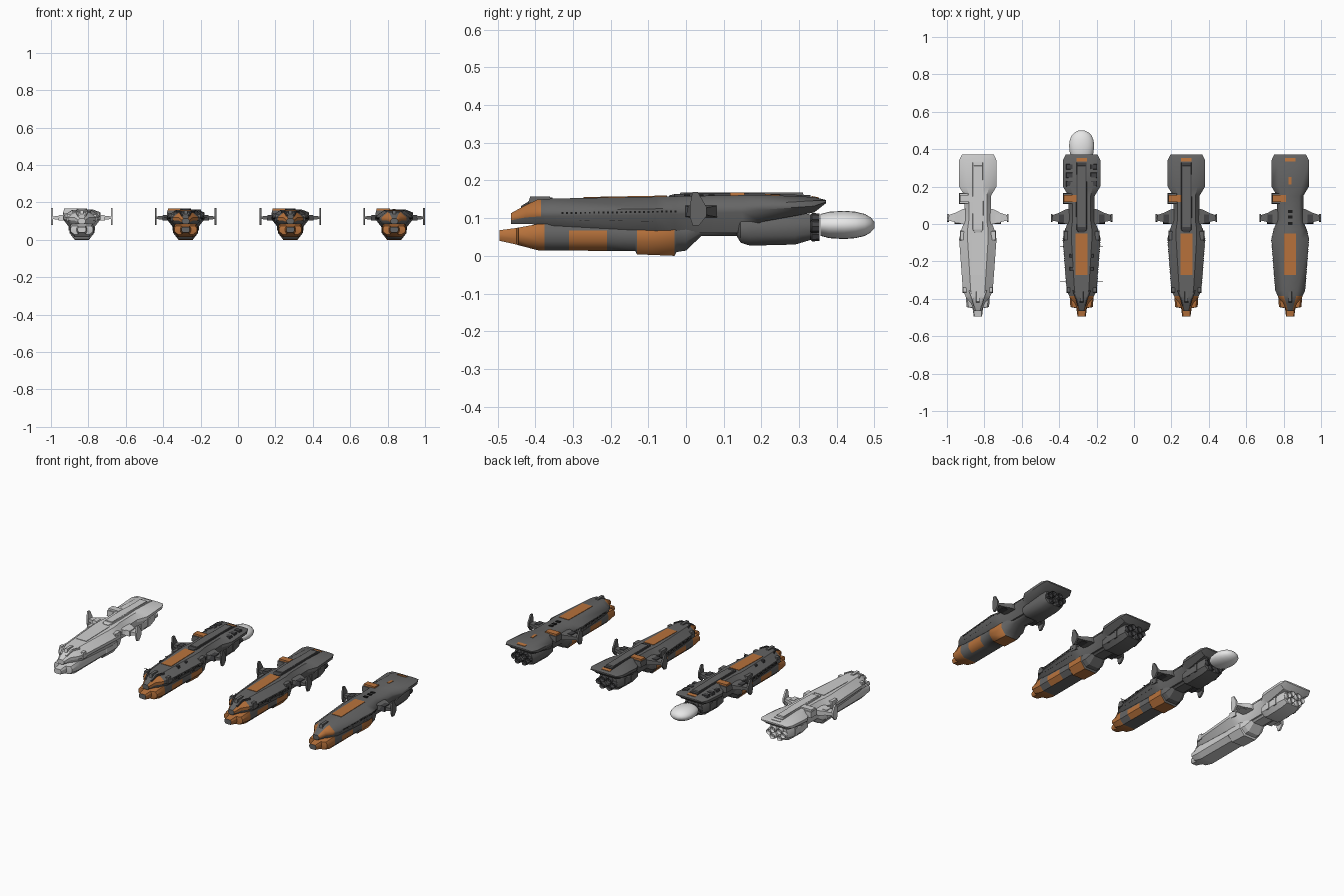
import bpy, bmesh, math
from mathutils import Vector

if "Cube" in bpy.data.objects:
    bpy.data.objects.remove(bpy.data.objects["Cube"])


def mat(name, rgb):
    m = bpy.data.materials.new(name)
    m.diffuse_color = (*rgb, 1)
    m.use_nodes = True
    m.node_tree.nodes["Principled BSDF"].inputs["Base Color"].default_value = m.diffuse_color
    return m


GREY = mat("hull grey", (0.13, 0.13, 0.13))
ORANGE = mat("panel orange", (0.48, 0.17, 0.045))
DARK = mat("trim dark grey", (0.055, 0.055, 0.058))
BLACK = mat("window black", (0.01, 0.01, 0.01))
PRIMER = mat("primer light grey", (0.62, 0.62, 0.62))
WHITE = mat("plume white", (0.85, 0.85, 0.85))


def finish(bm, name, mats, dx, smooth=None):
    bmesh.ops.recalc_face_normals(bm, faces=bm.faces)
    me = bpy.data.meshes.new(name)
    bm.to_mesh(me)
    bm.free()
    for m in mats:
        me.materials.append(m)
    ob = bpy.data.objects.new(name, me)
    ob.location.x = dx
    bpy.context.collection.objects.link(ob)
    if smooth:
        bpy.context.view_layer.objects.active = ob
        ob.select_set(True)
        bpy.ops.object.shade_smooth_by_angle(angle=math.radians(smooth))
        ob.select_set(False)
    return ob


def at(st, y):
    """Interpolate a hull station at position y."""
    for a, b in zip(st, st[1:]):
        if a[0] <= y <= b[0]:
            t = (y - a[0]) / (b[0] - a[0])
            return [p + (q - p) * t for p, q in zip(a, b)]


def rings(bm, loops):
    vs = [[bm.verts.new(p) for p in lp] for lp in loops]
    out = []
    n = len(vs[0])
    for a, b in zip(vs, vs[1:]):
        for j in range(n):
            out.append((bm.faces.new((a[j], a[(j + 1) % n], b[(j + 1) % n], b[j])), j))
    bm.faces.new(vs[0])
    bm.faces.new(vs[-1])
    return out


def hull(name, st, edge, cuts, rule, mats, dx, smooth=None):
    """Loft eight-sided sections; panels: 0 top, 1/7 upper, 2/6 edge, 3/5 lower, 4 bottom."""
    ys = sorted({s[0] for s in st} | set(cuts))
    loops = []
    for y in ys:
        _, wt, zt, wm, zm, wb, zb = at(st, y)
        e1, e2 = min(edge, (zt - zm) * .4), min(edge, (zm - zb) * .4)
        half = [(wt, zt), (wm, zm + e1), (wm, zm - e2), (wb, zb)]
        loops.append([(-wt, y, zt)] + [(w, y, z) for w, z in half]
                     + [(-w, y, z) for w, z in half[:0:-1]])
    bm = bmesh.new()
    for f, j in rings(bm, loops):
        f.material_index = rule(f.calc_center_median().y, j)
    return finish(bm, name, mats, dx, smooth)


def box(name, x, y, z, m, dx, taper=1.0, mirror=False):
    """Box from ranges; taper shrinks the top face."""
    bm = bmesh.new()
    for s in ((1, -1) if mirror else (1,)):
        cx, cy = sum(x) / 2, sum(y) / 2
        hx, hy = (x[1] - x[0]) / 2, (y[1] - y[0]) / 2
        rings(bm, [[(s * (cx + i * hx * k), cy + j * hy * k, zz)
                    for i, j in ((-1, -1), (1, -1), (1, 1), (-1, 1))]
                   for zz, k in ((z[0], 1), (z[1], taper))])
    return finish(bm, name, [m], dx)


def tube(name, centres, prof, m, dx, n=12, sx=1.0, smooth=40):
    """Revolve (y, radius) profiles about lines along y."""
    bm = bmesh.new()
    for cx, cz in centres:
        rings(bm, [[(cx + sx * r * math.cos(2 * math.pi * i / n), y,
                     cz + r * math.sin(2 * math.pi * i / n)) for i in range(n)]
                   for y, r in prof])
    return finish(bm, name, [m], dx, smooth)


# stations: y, top half width, top z, middle half width, middle z, bottom half width, bottom z
UPPER = [(-.465, .012, .113, .02, .10, .012, .085), (-.425, .022, .135, .036, .11, .025, .085),
         (-.395, .03, .149, .062, .112, .045, .083), (-.355, .038, .152, .08, .113, .06, .08),
         (-.08, .055, .157, .1, .117, .066, .065), (-.03, .055, .158, .088, .118, .06, .06),
         (.02, .048, .159, .07, .12, .05, .06), (.15, .048, .161, .07, .124, .05, .06),
         (.2, .06, .162, .1, .13, .07, .09), (.34, .06, .156, .1, .14, .07, .115),
         (.372, .055, .148, .085, .145, .06, .14)]
LOWER = [(-.495, .018, .068, .022, .055, .016, .04), (-.45, .022, .074, .028, .055, .02, .03),
         (-.444, .05, .075, .06, .055, .04, .028), (-.39, .058, .085, .064, .055, .04, .014),
         (-.135, .058, .085, .064, .055, .038, .013), (-.13, .058, .085, .067, .055, .038, .004),
         (-.03, .058, .085, .067, .055, .038, .0), (-.025, .058, .085, .063, .055, .036, .01),
         (0, .055, .085, .06, .055, .033, .014), (.04, .04, .085, .045, .07, .03, .052),
         (.135, .04, .09, .045, .07, .03, .052), (.145, .055, .1, .066, .07, .045, .035),
         (.17, .055, .11, .068, .07, .045, .027), (.29, .055, .115, .068, .07, .045, .03),
         (.33, .05, .11, .06, .07, .04, .042)]


def upper_rule(y, j):
    return 1 if y < -.385 and j in (1, 2, 6, 7) else 0


def lower_rule(y, j):
    if y < -.375 or -.13 < y < -.03:
        return 1
    return 1 if -.31 < y < -.21 and j in (2, 3, 5, 6) else 0


def ship(tag, dx, detail, painted):
    g, o, d, k = (GREY, ORANGE, DARK, BLACK) if painted else (PRIMER,) * 4
    sm = 50 if detail == 0 else 25
    nm = lambda s: tag + "_" + s
    # main bodies
    hull(nm("upper_hull"), UPPER, .008, (-.385,), upper_rule, [g, o], dx, sm)
    hull(nm("lower_hull"), LOWER, .018, (-.375, -.31, -.21), lower_rule, [g, o], dx, sm)
    # engine nozzles
    spots = [(s * x, z) for s in (1, -1) for x, z in ((.047, .078), (.023, .056), (.021, .096))]
    tube(nm("nozzles"), spots, [(.31, .013), (.33, .013), (.335, .018), (.355, .016), (.34, .01)],
         d, dx, 12 if detail else 8)
    # engine block bands
    if detail:
        for i, y in enumerate((.19, .25)):
            box(nm(f"engine_band_{i}"), (-.071, .071), (y, y + .022), (.05, .095), g, dx)
    # side arms with vertical fins
    bm = bmesh.new()
    for s in (1, -1):
        rings(bm, [[(s * x, y, z) for y, z in ((a, .118 - h), (b, .118 - h), (b, .118 + h), (a, .118 + h))]
                   for x, a, b, h in ((.05, -.005, .085, .018), (.085, 0, .078, .014),
                                      (.12, .01, .06, .011), (.155, .018, .048, .007))])
        rings(bm, [[(s * (.16 + i * .005), .03 + j * w + o2, z) for i, j in ((-1, -1), (1, -1), (1, 1), (-1, 1))]
                   for z, w, o2 in ((.08, .008, -.004), (.105, .022, .002), (.13, .022, .002), (.17, .007, -.006))])
    finish(bm, nm("side_arms"), [g], dx)
    box(nm("arm_pods"), (.09, .125), (.0, .055), (.104, .133), d, dx, .8, True)
    # offset bridge tower on the port side
    x0, x1 = (-.1, -.025) if detail else (-.1, -.02)
    box(nm("bridge_base"), (x0, x1 + .01), (.108, .165), (.125, .158), g, dx, .95)
    box(nm("bridge_roof"), (x0 + .003, x1), (.116, .157), (.15, .168), o, dx, .93)
    # paint plates on the deck
    bm = bmesh.new()
    for a, b, w in ((-.272, -.05, .032), (.333, .352, .028)) + (((.21, .25, .008),) if not detail else ()):
        za, zb = at(UPPER, a)[2], at(UPPER, b)[2]
        rings(bm, [[(-w, y, z - .003), (w, y, z - .003), (w, y, z + .0025), (-w, y, z + .0025)]
                   for y, z in ((a, za), (b, zb))])
    finish(bm, nm("deck_panels"), [o], dx)
    # prow bridge and horns
    box(nm("prow_bridge"), (-.012, .012), (-.425, -.35), (.12, .157), g, dx, .7)
    if detail:
        bm = bmesh.new()
        for s in (1, -1):
            rings(bm, [[(s * (x + i * .004), y, z) for i, z in ((-1, .12), (1, .12), (1, zt), (-1, zt))]
                       for x, y, zt in ((.018, -.438, .132), (.028, -.40, .155), (.045, -.355, .155))])
        finish(bm, nm("prow_horns"), [d], dx)
        # raised spine along the deck
        bm = bmesh.new()
        rings(bm, [[(-w, y, .15), (w, y, .15), (w * .85, y, z), (-w * .85, y, z)]
                   for y, w, z in ((-.045, .018, .16), (-.03, .03, .164), (.06, .032, .167),
                                   (.14, .032, .167), (.33, .03, .161))])
        finish(bm, nm("spine"), [d], dx)
        box(nm("spine_cap"), (-.022, .022), (-.02, .315), (.15, .1685), g, dx, .97)
        # shoulder blocks
        box(nm("shoulders"), (.068, .096), (-.09, -.035), (.105, .142), g, dx, .85, True)
        box(nm("prow_cheeks"), (.058, .082), (-.37, -.335), (.1, .135), g, dx, .7, True)
    else:
        for i, y in enumerate((-.005, .03, .06)):
            box(nm(f"deck_hatch_{i}"), (-.012, .012), (y, y + .016), (.155, .163), k, dx)
    # deck equipment on the most detailed ship
    if detail == 2:
        for i, y in enumerate((.2, .245, .29)):
            box(nm(f"deck_block_{i}"), (.045, .085), (y, y + .032), (.138, .161), d, dx, .8, True)
        for i, y in enumerate((-.25, -.18)):
            box(nm(f"deck_vent_{i}"), (.045, .065), (y, y + .02), (.13, .153), d, dx, .8, True)
        for i, y in enumerate((-.12, -.31)):
            box(nm(f"antenna_{i}"), (.08, .115), (y, y + .003), (.116, .119), d, dx, 1, True)
    # window rows and dark vents along the flanks
    if painted:
        bm = bmesh.new()
        for s in (1, -1):
            for row, (y0, n, step, ln, t) in enumerate(((-.33, 26, .012, .005, 0), (-.33, 10, .03, .022, .45))):
                for i in range(n):
                    y = y0 + i * step
                    loops = []
                    for yy in (y, y + ln):
                        _, _, _, wm, zm, wb, zb = at(UPPER, yy)
                        w, z = wm + (wb - wm) * t, zm + (zb - zm) * t
                        loops.append([(s * (w + q), yy, z + h) for q, h in
                                      ((-.004, -.0025), (.002, -.0025), (.002, .0025), (-.004, .0025))])
                    rings(bm, loops)
        finish(bm, nm("windows"), [k], dx)


ship("primer_ship", -.835, 1, False)
ship("detailed_ship", -.28, 2, True)
ship("medium_ship", .28, 1, True)
ship("simple_ship", .835, 0, True)
# engine plume behind the detailed ship
tube("engine_plume", [(0, .082)], [(.357, .029), (.38, .035), (.42, .0375), (.45, .035),
     (.475, .029), (.49, .02), (.5, .009)], WHITE, -.28, 24, 1.8, 60)
